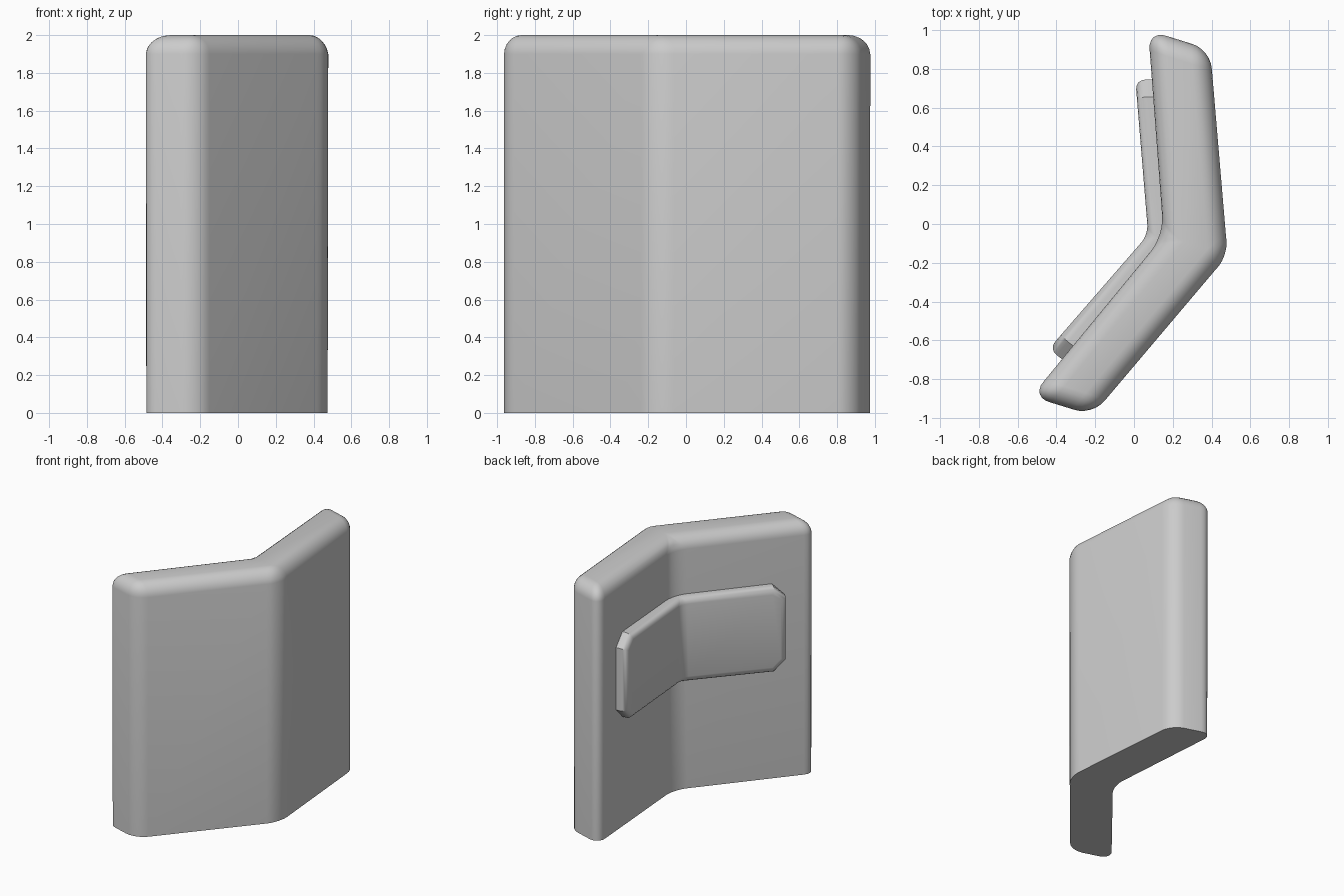
import bpy, bmesh
from mathutils import Vector

if "Cube" in bpy.data.objects:
    bpy.data.objects.remove(bpy.data.objects["Cube"])


def finish(bm, name):
    bmesh.ops.recalc_face_normals(bm, faces=bm.faces[:])
    mesh = bpy.data.meshes.new(name)
    bm.to_mesh(mesh)
    bm.free()
    obj = bpy.data.objects.new(name, mesh)
    bpy.context.collection.objects.link(obj)
    bpy.ops.object.select_all(action='DESELECT')
    obj.select_set(True)
    bpy.context.view_layer.objects.active = obj
    bpy.ops.object.shade_smooth_by_angle(angle=0.6)
    return obj


def bevel(bm, edges, width, segments):
    bmesh.ops.bevel(bm, geom=edges, offset=width, offset_type='OFFSET',
                    segments=segments, profile=0.5, affect='EDGES', clamp_overlap=True)


# Bent wall: angled plan extruded upward, all edges rounded except at the floor
plan = [(0.073, 1.0), (0.153, -0.06), (-0.53, -0.89),
        (-0.215, -0.987), (0.483, -0.162), (0.393, 0.90)]
bm = bmesh.new()
low = [bm.verts.new((x, y, 0)) for x, y in plan]
top = [bm.verts.new((x, y, 2)) for x, y in plan]
bm.faces.new(low)
bm.faces.new(top)
for i in range(6):
    j = (i + 1) % 6
    bm.faces.new((low[i], low[j], top[j], top[i]))
bmesh.ops.recalc_face_normals(bm, faces=bm.faces[:])
bevel(bm, [e for e in bm.edges if max(v.co.z for v in e.verts) > 1], 0.1, 6)
finish(bm, "bent_wall")

# Back panel: bent plate with chamfered corners and a rounded front rim
front = [Vector(p) for p in ((0.007, 0.745), (0.073, -0.055), (-0.44, -0.645))]
back = [Vector(p) for p in ((0.11, 0.745), (0.175, -0.065), (-0.335, -0.725))]
z0, z1, c = 0.87, 1.545, 0.09


def outline(line):
    a, m, b = line
    ac = a + (m - a).normalized() * c
    bc = b + (m - b).normalized() * c
    flat = [(m, z0), (ac, z0), (a, z0 + c), (a, z1 - c), (ac, z1),
            (m, z1), (bc, z1), (b, z1 - c), (b, z0 + c), (bc, z0)]
    return [(p.x, p.y, z) for p, z in flat]


bm = bmesh.new()
f = [bm.verts.new(p) for p in outline(front)]
b = [bm.verts.new(p) for p in outline(back)]
for ring in (f, b):
    bm.faces.new(ring[:6])
    bm.faces.new(ring[5:] + ring[:1])
for i in range(10):
    j = (i + 1) % 10
    bm.faces.new((f[i], f[j], b[j], b[i]))
bmesh.ops.recalc_face_normals(bm, faces=bm.faces[:])
bevel(bm, [e for e in bm.edges if all(v in f for v in e.verts)], 0.05, 4)
finish(bm, "back_panel")
